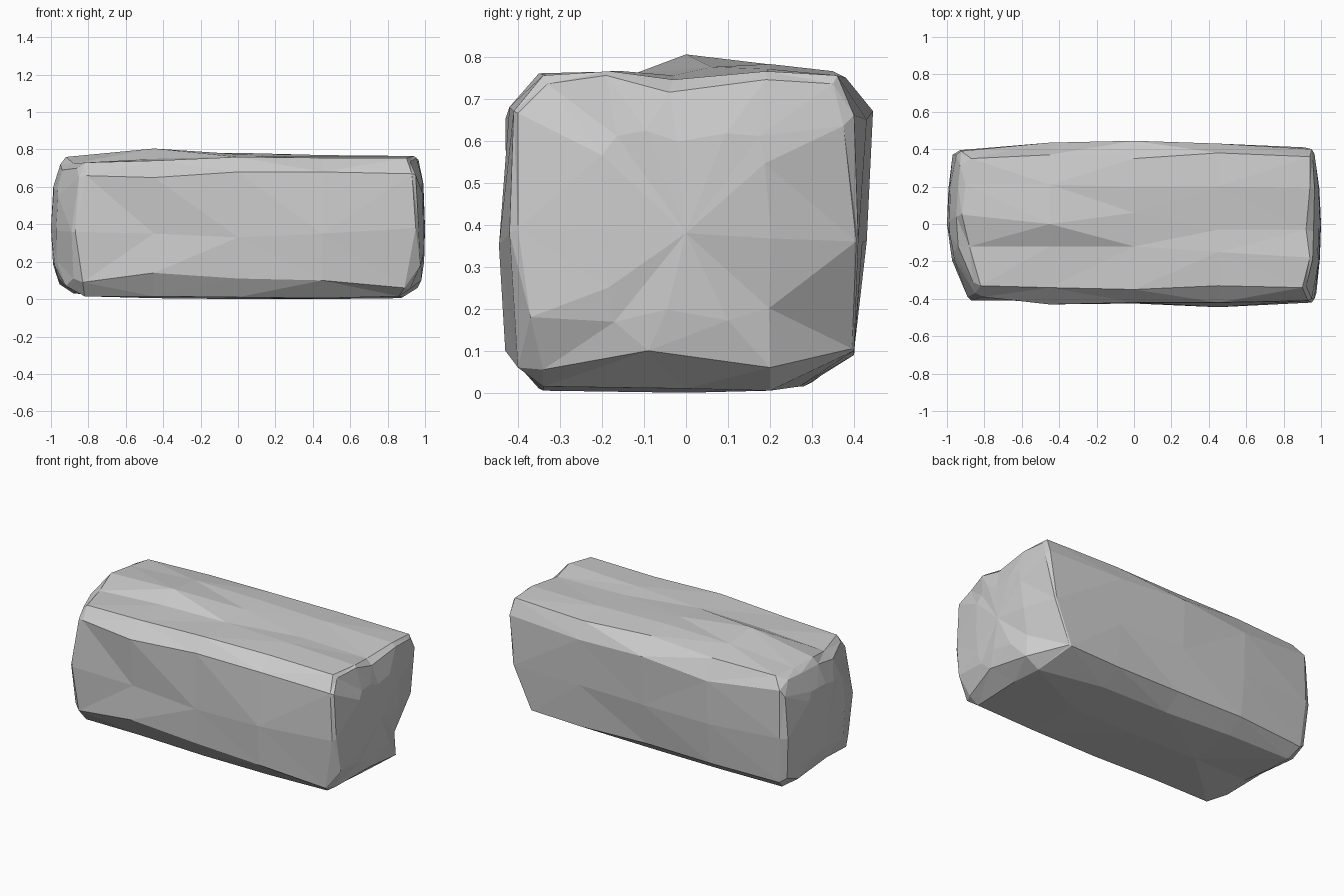
import bpy, bmesh

# Cross-sections (y, z), from front-low corner, under the bottom, up the back, over the top
SECTIONS = [
    (-0.86, [(-.40, .09), (-.34, .015), (-.05, .04), (.30, .03), (.37, .09), (.395, .38), (.39, .68),
             (.35, .745), (.21, .75), (.05, .76), (-.12, .725), (-.33, .73), (-.39, .66), (-.41, .36)]),
    (-0.45, [(-.42, .14), (-.34, .015), (0, .005), (.30, .025), (.40, .10), (.43, .36), (.435, .63),
             (.37, .75), (.21, .78), (0, .805), (-.12, .75), (-.34, .74), (-.43, .65), (-.405, .35)]),
    (0.0, [(-.415, .11), (-.35, .01), (0, 0), (.28, .015), (.39, .10), (.43, .36), (.445, .67),
           (.35, .765), (.20, .782), (.06, .775), (-.12, .76), (-.35, .76), (-.42, .68), (-.425, .33)]),
    (0.45, [(-.43, .10), (-.34, .005), (0, 0), (.27, .015), (.40, .09), (.42, .36), (.43, .65),
            (.38, .75), (.20, .77), (-.03, .755), (-.15, .765), (-.33, .755), (-.42, .68), (-.445, .35)]),
    (0.93, [(-.40, .06), (-.34, .015), (0, .01), (.20, .005), (.40, .10), (.41, .36), (.40, .66),
            (.36, .755), (.19, .765), (-.03, .745), (-.18, .765), (-.34, .755), (-.41, .67), (-.42, .38)]),
]
# Extra x at the left and right rims, so the ends bow a little
LEFT_BOW = [.03, .04, .0, -.02, -.05, -.07, -.065, -.01, -.04, -.06, -.02, .04, .05, -.01]
RIGHT_BOW = [-.04, -.07, -.05, -.06, -.135, -.02, .02, .01, .01, -.01, .01, -.03, .0, .02]

# Inner edge of the chamfer on each end (x, y, z), in the same order
LEFT_INNER = [(-.88, -.36, .11), (-.92, -.28, .07), (-.96, -.03, .11), (-.955, .25, .08), (-.95, .35, .12),
              (-.97, .37, .38), (-.95, .37, .64), (-.93, .31, .72), (-.94, .20, .72), (-.95, .04, .72),
              (-.94, -.12, .69), (-.86, -.31, .70), (-.85, -.37, .65), (-.89, -.39, .36)]
RIGHT_INNER = [(.975, -.37, .18), (.92, -.34, .055), (.98, -.09, .10), (.96, .20, .06), (.805, .395, .105),
               (.92, .405, .36), (.965, .375, .635), (.955, .35, .735), (.965, .19, .745), (.96, -.04, .715),
               (.955, -.19, .755), (.92, -.33, .735), (.95, -.40, .665), (.965, -.40, .39)]

bm = bmesh.new()


def ring(points):
    return [bm.verts.new(p) for p in points]


def bridge(a, b):
    n = len(a)
    for i in range(n):
        bm.faces.new((a[i], a[(i + 1) % n], b[(i + 1) % n], b[i]))


def close_end(rim, inner, x):
    """Chamfer, then a shallow dome to the middle of the end."""
    edge = ring(inner)
    bridge(rim, edge)
    mid = ring([(x * .75 + ex * .25, y * .5, .38 + (z - .38) * .65) for ex, y, z in inner])
    bridge(edge, mid)
    tip = bm.verts.new((x, 0, .38))
    for i in range(len(mid)):
        bm.faces.new((mid[i], mid[(i + 1) % len(mid)], tip))


# Long body
rings = []
for k, (x, pts) in enumerate(SECTIONS):
    bow = LEFT_BOW if k == 0 else RIGHT_BOW if k == 4 else [0] * 14
    rings.append(ring([(x + d, y, z) for d, (y, z) in zip(bow, pts)]))
for a, b in zip(rings, rings[1:]):
    bridge(a, b)

# Two broken ends
close_end(rings[0], LEFT_INNER, -1)
close_end(rings[-1], RIGHT_INNER, 1)

bmesh.ops.triangulate(bm, faces=bm.faces[:])
bmesh.ops.recalc_face_normals(bm, faces=bm.faces[:])
mesh = bpy.data.meshes.new("stone_block")
bm.to_mesh(mesh)
bm.free()
bpy.context.collection.objects.link(bpy.data.objects.new("stone_block", mesh))
